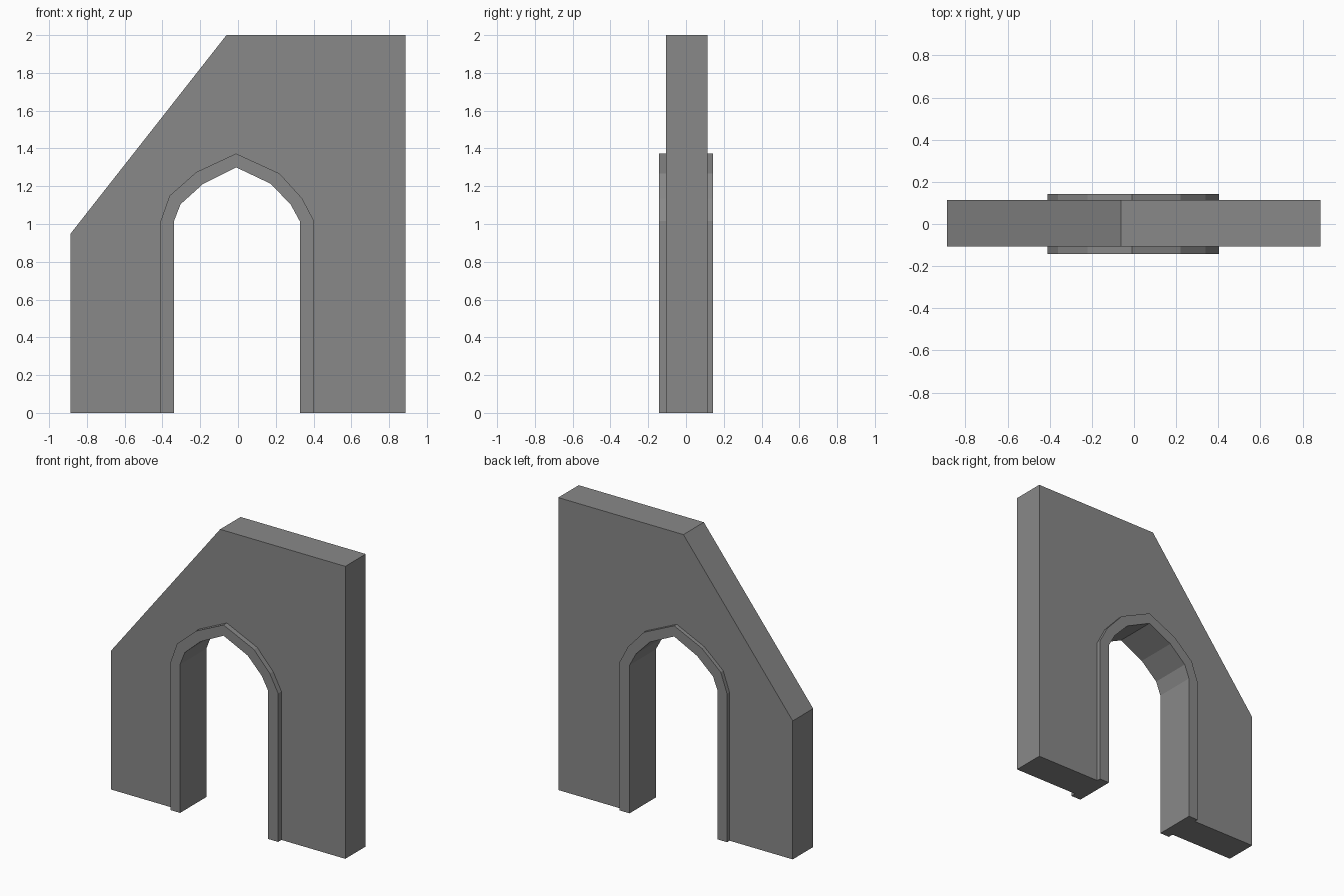
import bpy
import bmesh

cube = bpy.data.objects.get("Cube")
if cube:
    bpy.data.objects.remove(cube, do_unlink=True)

# Single stone colour
stone = bpy.data.materials.new("grey stone")
stone.use_nodes = True
grey = (0.25, 0.25, 0.25, 1)
stone.diffuse_color = grey
bsdf = stone.node_tree.nodes["Principled BSDF"]
bsdf.inputs["Base Color"].default_value = grey
bsdf.inputs["Roughness"].default_value = 0.9


def extrude_outline(name, outline, y_front, y_back):
    """Turn an (x, z) outline into a flat-shaded slab between two depths."""
    bm = bmesh.new()
    face = bm.faces.new([bm.verts.new((x, y_front, z)) for x, z in outline])
    result = bmesh.ops.extrude_face_region(bm, geom=[face], use_keep_orig=True)
    moved = [v for v in result["geom"] if isinstance(v, bmesh.types.BMVert)]
    bmesh.ops.translate(bm, verts=moved, vec=(0, y_back - y_front, 0))
    bmesh.ops.recalc_face_normals(bm, faces=bm.faces)
    mesh = bpy.data.meshes.new(name)
    bm.to_mesh(mesh)
    bm.free()
    mesh.materials.append(stone)
    obj = bpy.data.objects.new(name, mesh)
    bpy.context.collection.objects.link(obj)
    return obj


# Pointed arch profiles, from the left foot over the peak to the right foot
outer_arch = [(-0.41, 0), (-0.41, 1.015), (-0.362, 1.15), (-0.22, 1.275),
              (-0.01, 1.373), (0.22, 1.267), (0.34, 1.135), (0.403, 1.015), (0.403, 0)]
inner_arch = [(-0.339, 0), (-0.339, 1.015), (-0.304, 1.105), (-0.184, 1.213),
              (-0.01, 1.30), (0.173, 1.213), (0.279, 1.103), (0.328, 1.013), (0.328, 0)]

# Wall slab with one sloping shoulder, open below the arch
wall_edge = [(0.886, 0), (0.886, 2), (-0.061, 2), (-0.888, 0.947), (-0.888, 0)]
extrude_outline("wall", wall_edge + outer_arch, -0.106, 0.115)

# Raised trim lining the doorway, proud of the wall on both faces
extrude_outline("arch_trim", outer_arch + inner_arch[::-1], -0.142, 0.142)
